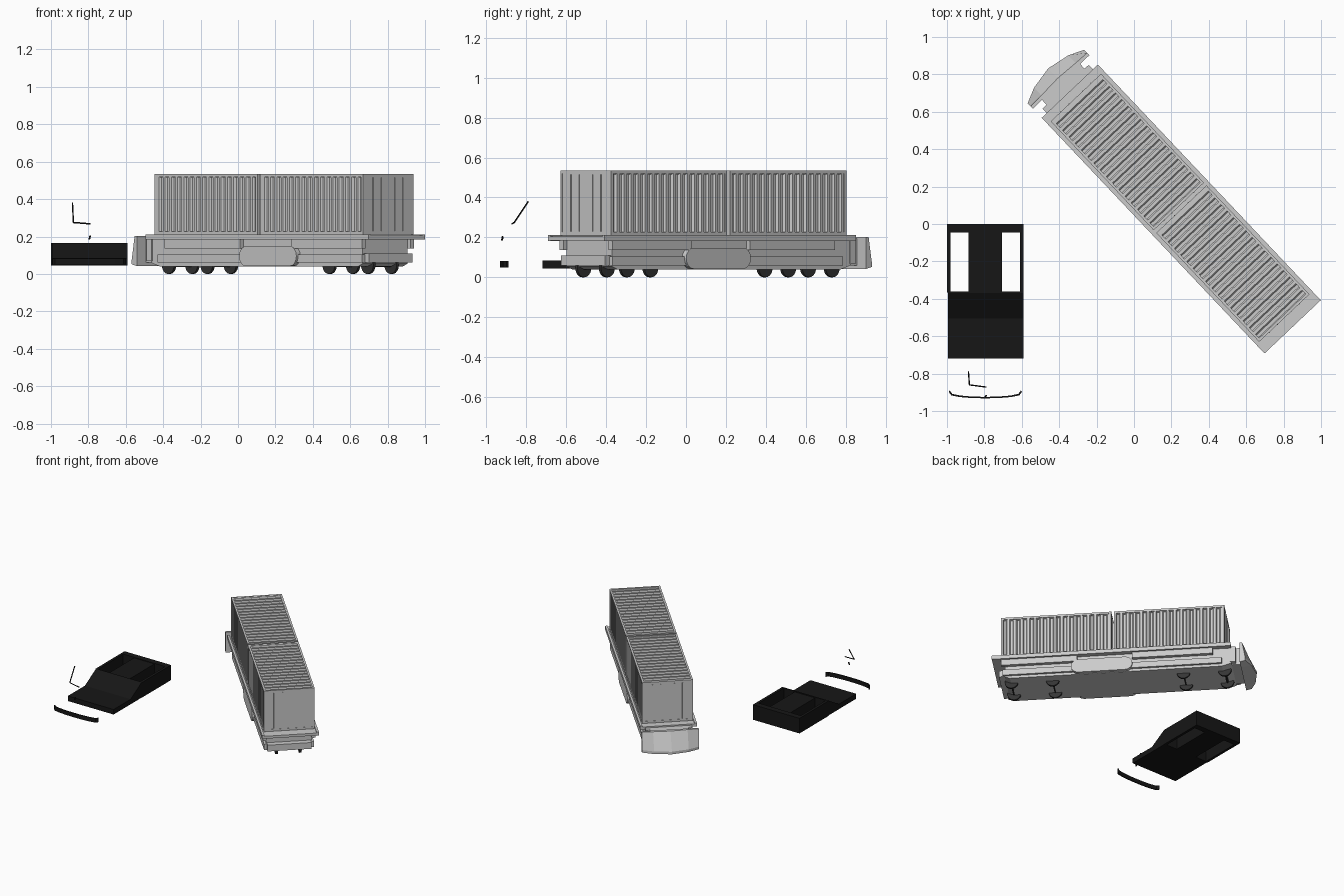
import bpy, bmesh, math
from mathutils import Matrix, Vector

if "Cube" in bpy.data.objects:
    bpy.data.objects.remove(bpy.data.objects["Cube"])

# wagon frame: local x runs along the wagon, local y across it
WAGON = Matrix.Translation((0.2525, 0.08, 0)) @ Matrix.Rotation(math.radians(-46.6), 4, 'Z')
WORLD = Matrix.Identity(4)


def material(name, v):
    m = bpy.data.materials.new(name)
    m.diffuse_color = (v, v, v, 1)
    m.use_nodes = True
    m.node_tree.nodes["Principled BSDF"].inputs["Base Color"].default_value = m.diffuse_color
    return m


BLACK = material("black_plastic", 0.008)
DARK = material("dark_steel", 0.035)


def finish(name, bm, frame=WAGON, mat=None):
    bmesh.ops.recalc_face_normals(bm, faces=bm.faces)
    bm.transform(frame)
    me = bpy.data.meshes.new(name)
    bm.to_mesh(me)
    bm.free()
    ob = bpy.data.objects.new(name, me)
    bpy.context.collection.objects.link(ob)
    if mat:
        me.materials.append(mat)
    return ob


def add_box(bm, x0, x1, y0, y1, z0, z1):
    m = Matrix.Translation(((x0 + x1) / 2, (y0 + y1) / 2, (z0 + z1) / 2)) \
        @ Matrix.Diagonal((x1 - x0, y1 - y0, z1 - z0, 1))
    bmesh.ops.create_cube(bm, size=1, matrix=m)


def boxes(name, dims, frame=WAGON, mat=None):
    bm = bmesh.new()
    for d in dims:
        add_box(bm, *d)
    return finish(name, bm, frame, mat)


def prism(name, pts, lo, hi, axis='Z', frame=WAGON, mat=None):
    # extrude a 2D outline along z (pts = x,y), y (pts = x,z) or x (pts = y,z)
    put = {'Z': lambda a, b, c: (a, b, c), 'Y': lambda a, b, c: (a, c, b),
           'X': lambda a, b, c: (c, a, b)}[axis]
    bm = bmesh.new()
    bot = [bm.verts.new(put(a, b, lo)) for a, b in pts]
    top = [bm.verts.new(put(a, b, hi)) for a, b in pts]
    bm.faces.new(bot)
    bm.faces.new(top)
    n = len(pts)
    for i in range(n):
        bm.faces.new((bot[i], bot[(i + 1) % n], top[(i + 1) % n], top[i]))
    return finish(name, bm, frame, mat)


def wire(name, path, r, frame=WORLD, mat=BLACK):
    bm = bmesh.new()
    for a, b in zip(path, path[1:]):
        a, b = Vector(a), Vector(b)
        m = Matrix.Translation((a + b) / 2) @ (b - a).to_track_quat('Z', 'Y').to_matrix().to_4x4()
        bmesh.ops.create_cone(bm, cap_ends=True, segments=6, radius1=r, radius2=r,
                              depth=(b - a).length, matrix=m)
    return finish(name, bm, frame, mat)


def wave(x0, x1, n, base, depth):
    # trapezoid corrugation
    p, out = (x1 - x0) / n, []
    for i in range(n):
        for f, d in ((0.0, 0), (0.35, 0), (0.5, 1), (0.85, 1)):
            out.append((x0 + p * (i + f), base - depth * d))
    return out + [(x1, base)]


# containers
W, Z0, Z1 = 0.185, 0.21, 0.535
for k, (a, b) in enumerate(((-0.82, -0.019), (0.001, 0.802))):
    side = wave(a + 0.012, b - 0.012, 16, W - 0.003, 0.012)
    prism(f"container_walls_{k}", side + [(x, -y) for x, y in reversed(side)], Z0 + 0.005, Z1 - 0.016)
    roof = wave(a + 0.012, b - 0.012, 16, Z1 - 0.002, 0.008)
    prism(f"container_roof_{k}", roof + [(b - 0.012, Z1 - 0.02), (a + 0.012, Z1 - 0.02)],
          -W + 0.008, W - 0.008, 'Y')
    dims = []
    for s in (-1, 1):
        y0, y1 = sorted((s * W, s * (W - 0.014)))
        for z0, z1 in ((Z0, Z0 + 0.018), (Z1 - 0.016, Z1)):
            dims.append((a, b, y0, y1, z0, z1))
        for x in (a, b - 0.016):
            dims.append((x, x + 0.016, y0, y1, Z0, Z1))
    for x in (a, b - 0.014):
        for z in (Z0, Z1 - 0.016):
            dims.append((x, x + 0.014, -W, W, z, z + 0.016))
    boxes(f"container_frame_{k}", dims)
    # door panels and lock rods
    doors, rods = [], []
    for x, s in ((a, -1), (b, 1)):
        doors.append((min(x, x - s * 0.012) + s * -0.002, max(x, x - s * 0.012) - s * 0.002,
                      -W + 0.01, W - 0.01, Z0 + 0.01, Z1 - 0.01))
        for y in (-0.11, -0.05, 0.05, 0.11):
            rods.append((x - 0.003, x + 0.003, y - 0.003, y + 0.003, Z0 + 0.02, Z1 - 0.02))
    boxes(f"container_doors_{k}", doors)
    boxes(f"container_lock_rods_{k}", rods)

# deck with edge rim
boxes("deck", [(-0.867, 0.867, -0.205, 0.205, 0.185, 0.205)])
boxes("deck_rim", [(-0.867, 0.867, -0.207, -0.19, 0.183, 0.212),
                   (-0.867, 0.867, 0.19, 0.207, 0.183, 0.212)])

# chassis
prism("chassis", [(-0.87, 0.06), (-0.80, 0.04), (0.74, 0.04), (0.777, 0.055),
                  (0.777, 0.187), (-0.87, 0.187)], -0.165, 0.165, 'Y')
boxes("rear_buffer", [(0.77, 0.82, -0.16, 0.16, 0.06, 0.11)])
boxes("side_sills", [(-0.80, 0.79, s * 0.17 - 0.012, s * 0.17 + 0.012, 0.06, 0.105) for s in (-1, 1)])
boxes("side_lockers", [(x0, x1, s * 0.178 - 0.014, s * 0.178 + 0.014, 0.137, 0.187)
                       for s in (-1, 1) for x0, x1 in ((-0.735, -0.15), (0.25, 0.80))])

# tank with rounded ends
r, zc = 0.053, 0.095
cap = [(math.sin(t * math.pi / 8) * r, math.cos(t * math.pi / 8) * r) for t in range(9)]
prism("fuel_tank", [(0.24 + x, zc + z) for x, z in cap] + [(-0.10 - x, zc - z) for x, z in cap],
      -0.195, 0.195, 'Y')

# neck and plough nose
boxes("nose_neck", [(-0.945, -0.86, -0.14, 0.14, 0.06, 0.195), (-0.90, -0.86, -0.17, 0.17, 0.07, 0.195)])
low = [(-0.975, -0.208), (-1.012, -0.126), (-1.035, 0), (-1.012, 0.126), (-0.975, 0.208)]
high = [(-0.952, -0.208), (-0.955, -0.126), (-0.962, 0), (-0.955, 0.126), (-0.952, 0.208)]
bm = bmesh.new()
rows = [[bm.verts.new((x, y, z)) for x, y in pts] for pts, z in (
    ([(-0.935, y) for _, y in low], 0.042), (low, 0.052), (low, 0.072),
    (high, 0.203), ([(-0.935, y) for _, y in low], 0.203))]
for i in range(5):
    p, q = rows[i], rows[(i + 1) % 5]
    for j in range(4):
        bm.faces.new((p[j], p[j + 1], q[j + 1], q[j]))
for j in (0, 4):
    bm.faces.new([row[j] for row in rows])
finish("plough_nose", bm)

# wheels and axles
bm = bmesh.new()
turn = Matrix.Rotation(math.pi / 2, 4, 'X')
for cx in (-0.663, 0.587):
    for dx in (-0.15, 0.15):
        for y in (-0.086, 0.086):
            bmesh.ops.create_cone(bm, cap_ends=True, segments=24, radius1=0.048, radius2=0.048,
                                  depth=0.016, matrix=Matrix.Translation((cx + dx, y, 0.048)) @ turn)
        bmesh.ops.create_cone(bm, cap_ends=True, segments=10, radius1=0.01, radius2=0.01,
                              depth=0.17, matrix=Matrix.Translation((cx + dx, 0, 0.048)) @ turn)
finish("wheels", bm, WAGON, DARK)

# black tray: low front, ramp, high rear with two openings
prism("tray_front", [(-0.72, 0.045), (-0.36, 0.045), (-0.36, 0.165), (-0.37, 0.165),
                     (-0.505, 0.085), (-0.72, 0.085)], -0.995, -0.592, 'X', WORLD, BLACK)
boxes("tray_rear_frame", [(-1.0, -0.98, -0.365, 0, 0.045, 0.165),
                          (-0.61, -0.59, -0.365, 0, 0.045, 0.165),
                          (-0.885, -0.705, -0.365, 0, 0.045, 0.16),
                          (-1.0, -0.59, -0.045, 0, 0.045, 0.165)], WORLD, BLACK)

# curved bumper strip
arc = [(-0.985, -0.89), (-0.972, -0.908), (-0.93, -0.917), (-0.86, -0.923), (-0.795, -0.924),
       (-0.73, -0.923), (-0.66, -0.917), (-0.618, -0.908), (-0.605, -0.89)]
prism("bumper_strip", arc + [(-0.795 + (x + 0.795) * 1.03, y - 0.008) for x, y in reversed(arc)],
      0.05, 0.082, 'Z', WORLD, BLACK)

# thin wiper and small pin
wire("wiper", [(-0.885, -0.79, 0.38), (-0.88, -0.86, 0.275), (-0.79, -0.872, 0.268)], 0.004)
wire("bumper_pin", [(-0.795, -0.922, 0.185), (-0.79, -0.918, 0.205)], 0.005)
